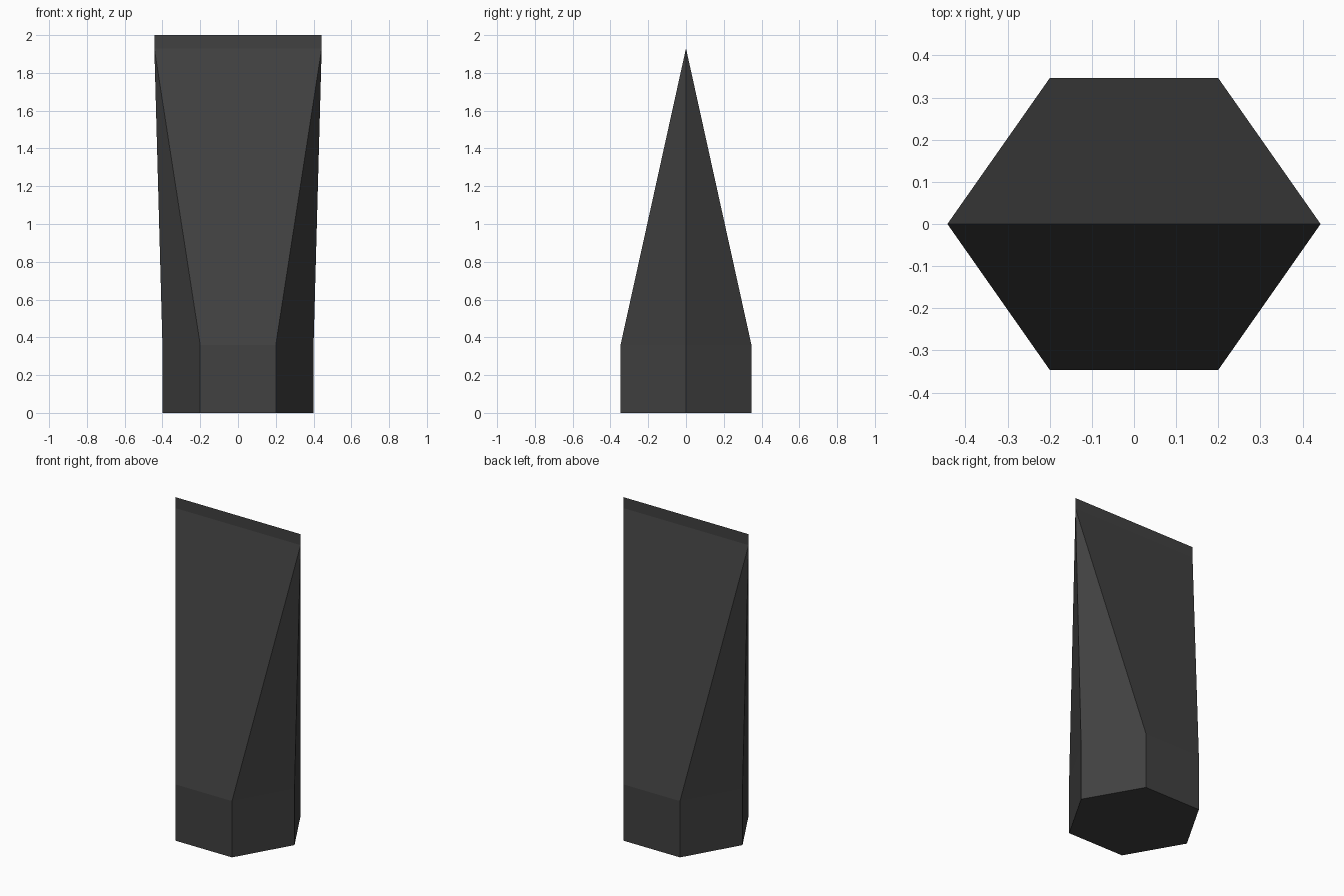
import bpy
import bmesh
from math import cos, sin, pi, copysign

cube = bpy.data.objects.get("Cube")
if cube:
    bpy.data.objects.remove(cube, do_unlink=True)

RADIUS, SHANK_TOP = 0.4, 0.36
EDGE_HALF, EDGE_Z, TIP_Z = 0.443, 1.93, 2.0

# Single dark metal colour
metal = bpy.data.materials.new("dark grey metal")
metal.use_nodes = True
colour = (0.052, 0.052, 0.052, 1)
metal.diffuse_color = colour
metal.node_tree.nodes["Principled BSDF"].inputs["Base Color"].default_value = colour

bm = bmesh.new()

# Hexagonal shank, then a ring pinched into a straight cutting edge
hexagon = [(RADIUS * cos(i * pi / 3), RADIUS * sin(i * pi / 3)) for i in range(6)]
rings = [[bm.verts.new((x, y, z)) for x, y in hexagon] for z in (0, SHANK_TOP)]
rings.append([bm.verts.new((copysign(EDGE_HALF, x), 0, EDGE_Z)) for x, y in hexagon])

bm.faces.new(rings[0][::-1])
for low, high in zip(rings, rings[1:]):
    for i in range(6):
        j = (i + 1) % 6
        bm.faces.new((low[i], low[j], high[j], high[i]))
bmesh.ops.remove_doubles(bm, verts=bm.verts[:], dist=0.0001)
bmesh.ops.recalc_face_normals(bm, faces=bm.faces[:])

# Paper-thin blade standing on the cutting edge
left, right = sorted((v for v in bm.verts if v.co.z > EDGE_Z - 0.01), key=lambda v: v.co.x)
tips = [bm.verts.new((v.co.x, 0, TIP_Z)) for v in (right, left)]
bm.faces.new((left, right, *tips))

mesh = bpy.data.meshes.new("chisel_tip")
bm.to_mesh(mesh)
bm.free()
mesh.materials.append(metal)
chisel = bpy.data.objects.new("chisel_tip", mesh)
bpy.context.collection.objects.link(chisel)
